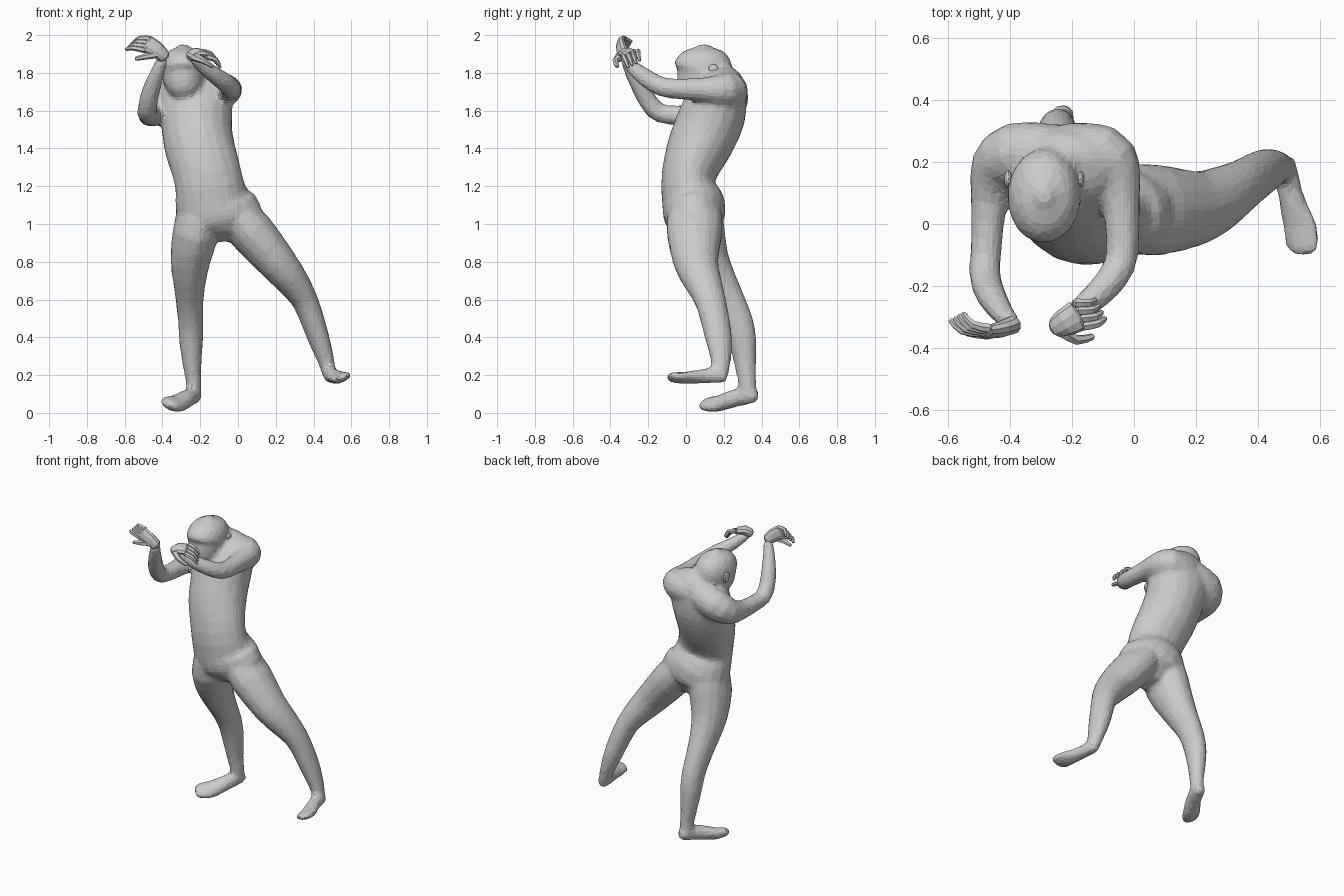
import bpy, bmesh, math
from mathutils import Vector


def spline(a, b, c, d, t):
    """Catmull-Rom blend of four stations."""
    return [0.5 * (2 * q + (r - p) * t + (2 * p - 5 * q + 4 * r - s) * t * t
                   + (3 * q - p - 3 * r + s) * t ** 3)
            for p, q, r, s in zip(a, b, c, d)]


def loft(name, stations, hint=(1, 0, 0), sides=14, steps=2):
    """Skin of elliptical rings along stations (x, y, z, width, depth), domed ends."""
    st = [list(s) if len(s) == 5 else list(s) + [s[3]] for s in stations]
    pts = []
    for i in range(len(st) - 1):
        for k in range(steps):
            pts.append(spline(st[max(i - 1, 0)], st[i], st[i + 1],
                              st[min(i + 2, len(st) - 1)], k / steps))
    pts.append(st[-1])
    pos = [Vector(p[:3]) for p in pts]
    n = len(pts)
    u = Vector(hint)
    rings = []
    for i in range(n):
        t = (pos[min(i + 1, n - 1)] - pos[max(i - 1, 0)]).normalized()
        u = (u - t * u.dot(t)).normalized()
        v = t.cross(u)
        ra, rb = pts[i][3:5]
        ring = (pos[i], u.copy(), v, ra, rb)
        dome = (pos[i] + t * min(ra, rb) * (0.45 if i else -0.45), u.copy(), v, ra * .6, rb * .6)
        rings += [dome, ring] if i == 0 else [ring, dome] if i == n - 1 else [ring]
    bm = bmesh.new()
    loops = []
    for c, uu, vv, ra, rb in rings:
        loops.append([bm.verts.new(c + uu * ra * math.cos(2 * math.pi * k / sides)
                                   + vv * rb * math.sin(2 * math.pi * k / sides))
                      for k in range(sides)])
    for a, b in zip(loops, loops[1:]):
        for k in range(sides):
            j = (k + 1) % sides
            bm.faces.new((a[k], a[j], b[j], b[k]))
    bm.faces.new(loops[0][::-1])
    bm.faces.new(loops[-1])
    bmesh.ops.recalc_face_normals(bm, faces=bm.faces)
    me = bpy.data.meshes.new(name)
    bm.to_mesh(me)
    bm.free()
    ob = bpy.data.objects.new(name, me)
    bpy.context.collection.objects.link(ob)
    return ob


def ball(name, loc, scale):
    bpy.ops.mesh.primitive_uv_sphere_add(segments=10, ring_count=7, radius=1, location=loc)
    ob = bpy.context.object
    ob.name = name
    ob.scale = scale
    return ob


def fingers(side, base_a, base_b, tip_a, tip_b, lift):
    """Four curved fingers spread between two base points and two tip points."""
    for i in range(4):
        b = Vector(base_a).lerp(Vector(base_b), i / 3)
        e = Vector(tip_a).lerp(Vector(tip_b), i / 3)
        m = b.lerp(e, 0.5) + Vector(lift)
        loft(f"{side}_finger_{i + 1}", [(*b, .016), (*m, .014), (*e, .009)],
             hint=(0.1, 0.9, 0.4), sides=6)


# Torso: hips, waist, chest, upper back
torso = loft("body", [
    (-.085, .055, .965, .14, .11), (-.09, .045, 1.02, .228, .157), (-.132, .04, 1.1, .207, .169),
    (-.15, .01, 1.2, .184, .144), (-.172, .025, 1.3, .182, .15), (-.202, .065, 1.4, .186, .168),
    (-.217, .11, 1.5, .187, .176), (-.222, .15, 1.6, .194, .173), (-.23, .185, 1.7, .2, .145),
    (-.24, .205, 1.765, .16, .11), (-.25, .205, 1.8, .09, .065)], sides=18)

# Neck and bowed head
neck = loft("neck", [(-.245, .20, 1.68, .09), (-.265, .16, 1.76, .08), (-.285, .11, 1.84, .075)])
head = loft("head", [
    (-.285, .045, 1.70, .08, .08), (-.287, .05, 1.735, .098, .108), (-.29, .083, 1.79, .117, .149),
    (-.29, .09, 1.84, .119, .156), (-.29, .092, 1.885, .105, .138), (-.29, .092, 1.917, .077, .102),
    (-.29, .092, 1.935, .036, .048)], sides=18)
for name, x in (("left_ear", -.406), ("right_ear", -.174)):
    ball(name, (x, .145, 1.81), (.014, .03, .036))

# Arms: shoulder, elbow, wrist
left_arm = loft("left_arm", [
    (-.27, .235, 1.69, .092), (-.385, .23, 1.652, .1), (-.445, .18, 1.602, .087),
    (-.468, .08, 1.578, .062), (-.475, -.05, 1.575, .053), (-.482, -.14, 1.588, .052),
    (-.477, -.19, 1.635, .052), (-.459, -.235, 1.71, .049), (-.427, -.285, 1.80, .04),
    (-.40, -.315, 1.87, .032)], hint=(0, 0, 1), sides=12)
right_arm = loft("right_arm", [
    (-.22, .235, 1.70, .094), (-.10, .225, 1.71, .098), (-.057, .17, 1.71, .082),
    (-.043, .08, 1.712, .064), (-.037, -.04, 1.715, .056), (-.045, -.13, 1.727, .053),
    (-.09, -.20, 1.765, .05), (-.155, -.26, 1.81, .043), (-.215, -.31, 1.86, .034),
    (-.24, -.33, 1.885, .03)], hint=(0, 0, 1), sides=12)

# Hands bent outwards at the wrist, with curled fingers
loft("left_palm", [(-.39, -.325, 1.885, .035, .03), (-.43, -.34, 1.922, .044, .027),
                   (-.48, -.349, 1.952, .048, .02)], hint=(.4, .1, .8), sides=10)
fingers("left", (-.465, -.337, 1.98), (-.495, -.352, 1.92),
        (-.55, -.29, 1.965), (-.592, -.312, 1.925), (-.012, -.012, .01))
loft("left_thumb", [(-.42, -.34, 1.90, .022), (-.475, -.357, 1.89, .018),
                    (-.54, -.352, 1.875, .011)], hint=(0, 0, 1), sides=6)
loft("right_palm", [(-.25, -.335, 1.885, .035, .03), (-.222, -.318, 1.905, .046, .028),
                    (-.185, -.298, 1.902, .052, .021)], hint=(-.5, .8, .2), sides=10)
fingers("right", (-.19, -.255, 1.912), (-.165, -.33, 1.885),
        (-.125, -.245, 1.865), (-.095, -.305, 1.83), (.012, -.005, .012))
loft("right_thumb", [(-.23, -.345, 1.885, .024), (-.185, -.374, 1.865, .017),
                     (-.135, -.364, 1.835, .011)], hint=(0, 0, 1), sides=6)

# Legs: hip, knee, ankle
left_leg = loft("left_leg", [
    (-.20, .045, 1.06, .12, .145), (-.225, .055, .95, .123, .156), (-.253, .11, .80, .106, .124),
    (-.257, .175, .68, .085, .103), (-.255, .23, .58, .073, .09), (-.25, .275, .48, .068, .083),
    (-.248, .30, .38, .064, .075), (-.243, .315, .25, .05, .058), (-.235, .323, .17, .042, .05),
    (-.235, .33, .10, .042, .047)], sides=14)
right_leg = loft("right_leg", [
    (-.01, .05, 1.05, .11, .145), (.073, .045, .955, .122, .15), (.204, .052, .80, .105, .121),
    (.285, .087, .70, .089, .103), (.352, .127, .60, .071, .085), (.398, .157, .48, .064, .078),
    (.432, .175, .38, .057, .071), (.468, .185, .27, .044, .054), (.486, .178, .20, .038, .044)],
    sides=14)

# Feet: heel to toes
left_foot = loft("left_foot", [
    (-.228, .368, .083, .036, .036), (-.235, .335, .09, .043, .047), (-.270, .25, .076, .049, .049),
    (-.322, .17, .049, .062, .041), (-.358, .12, .048, .062, .034), (-.380, .095, .05, .048, .025)],
    hint=(1, -.5, -.4), sides=10)
right_foot = loft("right_foot", [
    (.49, .203, .19, .036, .036), (.492, .16, .20, .041, .045), (.509, .08, .193, .044, .039),
    (.534, 0, .186, .06, .031), (.545, -.06, .187, .063, .025), (.545, -.093, .189, .049, .018)],
    hint=(1, 0, .35), sides=10)

# Fuse the trunk, head and limbs into one continuous, faceted skin
bpy.ops.object.select_all(action='DESELECT')
for ob in (neck, head, left_arm, right_arm, left_leg, right_leg, left_foot, right_foot, torso):
    ob.select_set(True)
bpy.context.view_layer.objects.active = torso
bpy.ops.object.join()
skin = torso.modifiers.new("skin", 'REMESH')
skin.mode = 'VOXEL'
skin.voxel_size = 0.014
relax = torso.modifiers.new("relax", 'SMOOTH')
relax.factor = 0.5
relax.iterations = 9
facets = torso.modifiers.new("facets", 'DECIMATE')
facets.ratio = 0.16
for m in ("skin", "relax", "facets"):
    bpy.ops.object.modifier_apply(modifier=m)
bpy.ops.object.shade_flat()
